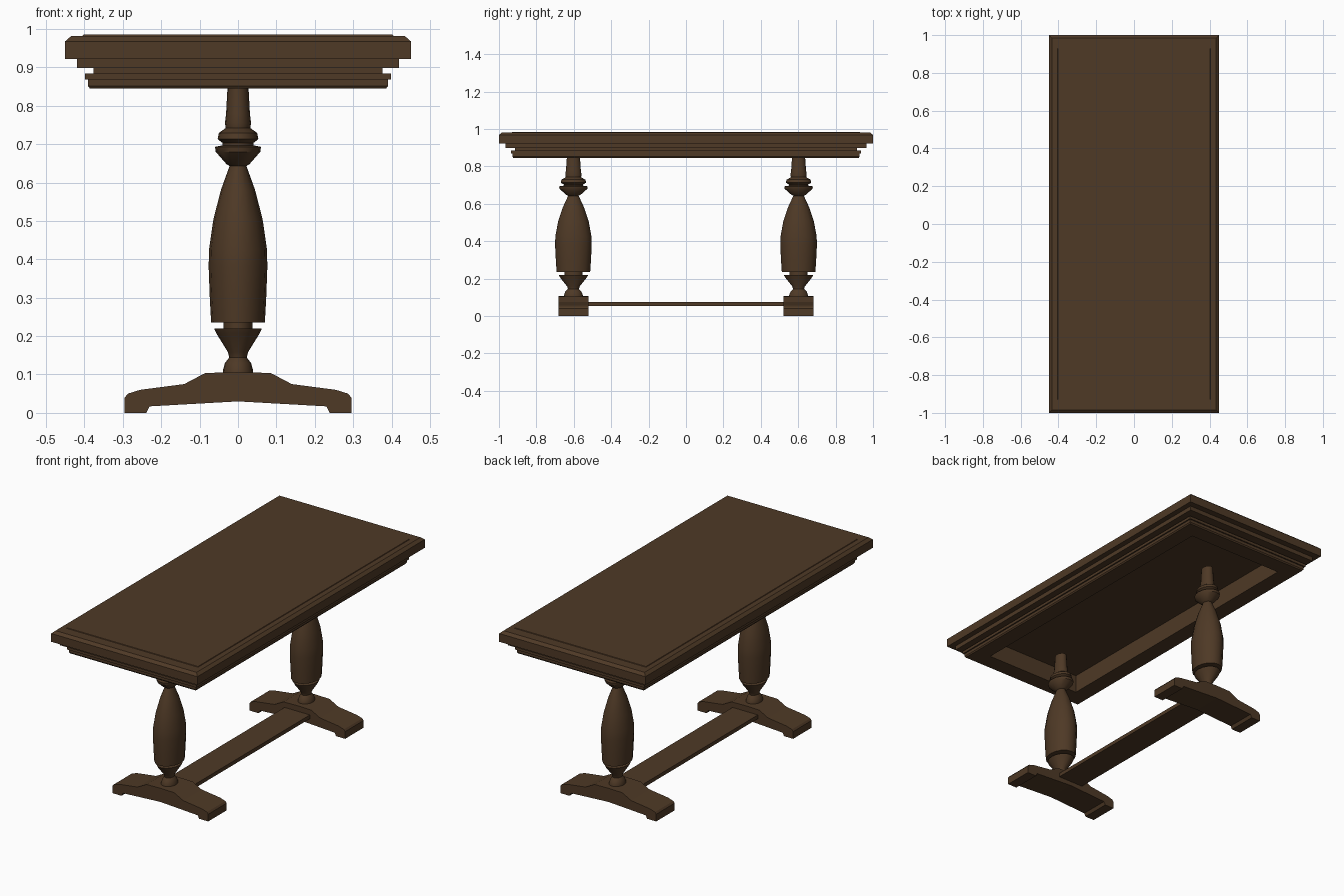
import bpy, bmesh, math

wood = bpy.data.materials.new("dark_brown_wood")
wood.diffuse_color = (0.077, 0.041, 0.019, 1)


def finish(name, bm, smooth=None):
    bmesh.ops.recalc_face_normals(bm, faces=bm.faces[:])
    me = bpy.data.meshes.new(name)
    bm.to_mesh(me)
    bm.free()
    ob = bpy.data.objects.new(name, me)
    bpy.context.collection.objects.link(ob)
    me.materials.append(wood)
    if smooth:
        bpy.ops.object.select_all(action='DESELECT')
        ob.select_set(True)
        bpy.context.view_layer.objects.active = ob
        bpy.ops.object.shade_smooth_by_angle(angle=math.radians(smooth))
    return ob


def loft(name, rings, smooth=None):
    """Bridge equal-sized closed rings and cap both ends."""
    bm = bmesh.new()
    vs = [[bm.verts.new(p) for p in ring] for ring in rings]
    n = len(rings[0])
    for a, b in zip(vs, vs[1:]):
        for i in range(n):
            j = (i + 1) % n
            bm.faces.new((a[i], a[j], b[j], b[i]))
    bm.faces.new(vs[0])
    bm.faces.new(vs[-1])
    return finish(name, bm, smooth)


def rect(hx, hy, z):
    return [(-hx, -hy, z), (hx, -hy, z), (hx, hy, z), (-hx, hy, z)]


# Table top: moulded rectangular profile, hollow underneath
top_profile = [
    (0.295, 0.83, 0.945), (0.295, 0.83, 0.845), (0.386, 0.923, 0.845),
    (0.391, 0.928, 0.852), (0.391, 0.928, 0.868), (0.398, 0.935, 0.868),
    (0.398, 0.935, 0.884), (0.377, 0.915, 0.884), (0.377, 0.915, 0.898),
    (0.42, 0.966, 0.898), (0.42, 0.966, 0.922), (0.45, 1.0, 0.922),
    (0.45, 1.0, 0.968), (0.434, 0.984, 0.982), (0.405, 0.93, 0.982),
    (0.403, 0.928, 0.985)]
loft("table_top", [rect(*p) for p in top_profile])

# Turned column profile (radius, height), oval in plan
column = [
    (0.040, 0.10), (0.039, 0.112), (0.034, 0.130), (0.023, 0.144), (0.026, 0.158),
    (0.057, 0.208), (0.062, 0.220), (0.038, 0.220), (0.038, 0.235), (0.070, 0.235),
    (0.0735, 0.30), (0.0765, 0.38), (0.0755, 0.425), (0.064, 0.505), (0.044, 0.582),
    (0.022, 0.643), (0.030, 0.648), (0.058, 0.680), (0.060, 0.693), (0.040, 0.697),
    (0.040, 0.703), (0.053, 0.713), (0.050, 0.729), (0.032, 0.742), (0.034, 0.755),
    (0.031, 0.78), (0.027, 0.855)]

# Foot outline (half), mirrored across x
half_foot = [(0.085, 0.104), (0.14, 0.075), (0.255, 0.06), (0.287, 0.05),
             (0.295, 0.04), (0.295, 0.0), (0.239, 0.0), (0.23, 0.017)]
outline = ([(0, 0.106)] + half_foot + [(0, 0.03)]
           + [(-x, z) for x, z in reversed(half_foot)])

SIDES = 16
for side, yc in (("front", -0.602), ("back", 0.602)):
    rings = []
    for r, z in column:
        rings.append([(r * math.cos(2 * math.pi * i / SIDES),
                       yc + 1.28 * r * math.sin(2 * math.pi * i / SIDES), z)
                      for i in range(SIDES)])
    loft(side + "_column", rings, 35)
    loft(side + "_foot", [[(x, yc + d, z) for x, z in outline] for d in (-0.081, 0.081)])

# Flat stretcher joining the feet
loft("stretcher", [rect(0.078, 0.54, 0.054), rect(0.078, 0.54, 0.075)])
